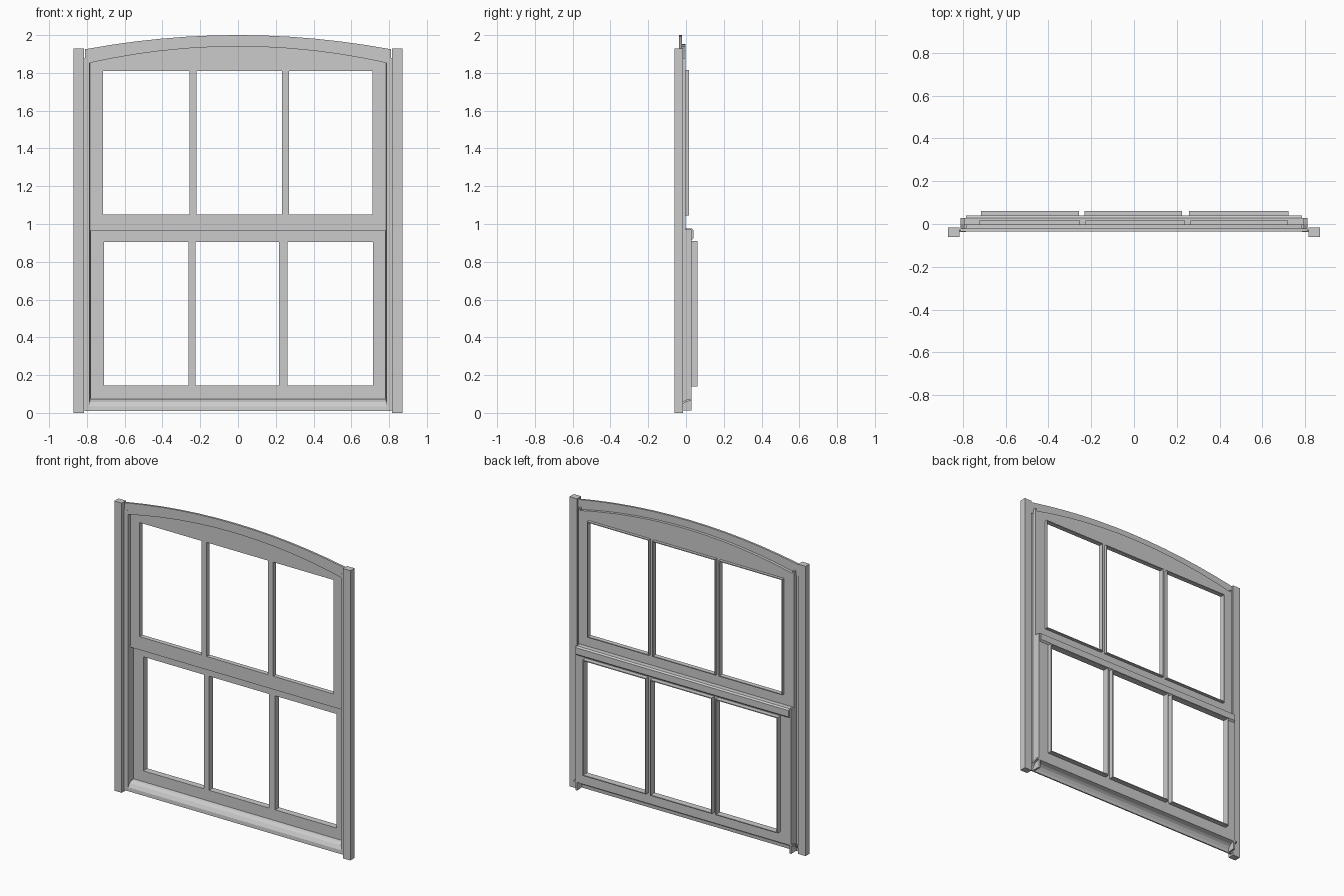
import bpy, bmesh

if "Cube" in bpy.data.objects:
    bpy.data.objects.remove(bpy.data.objects["Cube"])


def finish(name, bm):
    bmesh.ops.recalc_face_normals(bm, faces=bm.faces)
    me = bpy.data.meshes.new(name)
    bm.to_mesh(me)
    bm.free()
    ob = bpy.data.objects.new(name, me)
    bpy.context.collection.objects.link(ob)
    return ob


def thicken(bm, depth):
    """Extrude a flat front sheet backwards along +y."""
    res = bmesh.ops.extrude_face_region(bm, geom=bm.faces[:], use_keep_orig=True)
    verts = [g for g in res["geom"] if isinstance(g, bmesh.types.BMVert)]
    bmesh.ops.translate(bm, verts=verts, vec=(0, depth, 0))


def sheet(name, xs, rows, y0, y1, holes=()):
    """Grid sheet between row functions z(x); cells inside holes are left open."""
    bm = bmesh.new()
    grid = [[bm.verts.new((x, y0, f(x))) for x in xs] for f in rows]
    for r in range(len(rows) - 1):
        for c in range(len(xs) - 1):
            mid = (xs[c] + xs[c + 1]) / 2
            if r == 1 and any(a < mid < b for a, b in holes):
                continue
            bm.faces.new((grid[r][c], grid[r][c + 1], grid[r + 1][c + 1], grid[r + 1][c]))
    thicken(bm, y1 - y0)
    return finish(name, bm)


def bead(name, x0, x1, z0, z1, y0, y1, t=0.006):
    """Thin rectangular lip standing behind one pane opening."""
    bm = bmesh.new()
    ring = lambda d: [bm.verts.new((x, y0, z)) for x, z in
                      ((x0 - d, z0 - d), (x1 + d, z0 - d), (x1 + d, z1 + d), (x0 - d, z1 + d))]
    a, b = ring(0), ring(t)
    for i in range(4):
        j = (i + 1) % 4
        bm.faces.new((a[i], a[j], b[j], b[i]))
    thicken(bm, y1 - y0)
    return finish(name, bm)


def prism(name, profile, axis, lo, hi):
    """Extrude a closed profile along x (points y,z) or along z (points x,y)."""
    bm = bmesh.new()
    put = (lambda p, t: (t, p[0], p[1])) if axis == "x" else (lambda p, t: (p[0], p[1], t))
    a = [bm.verts.new(put(p, lo)) for p in profile]
    b = [bm.verts.new(put(p, hi)) for p in profile]
    n = len(profile)
    bm.faces.new(a)
    bm.faces.new(b)
    for i in range(n):
        bm.faces.new((a[i], a[(i + 1) % n], b[(i + 1) % n], b[i]))
    return finish(name, bm)


def flat(z):
    return lambda x: z


def arch_top(x):
    return 2.0 - 0.075 * (x / 0.81) ** 2


def arch_low(x):
    return 1.94 - 0.088 * (x / 0.79) ** 2


def sash(label, w, panes, z, top, y):
    """Sash plate with three pane openings and their beads."""
    xs = {-w, w} | {e for p in panes for e in p}
    for i in range(-6, 7):
        x = i * 0.12
        if min(abs(x - e) for e in xs) > 0.025:
            xs.add(x)
    sheet(label + "_sash", sorted(xs), [flat(z[0]), flat(z[1]), flat(z[2]), top], y[0], y[1], panes)
    for i, (a, b) in enumerate(panes):
        bead(f"{label}_pane_bead_{i + 1}", a, b, z[1], z[2], y[1], y[2])


# Upper arched sash and lower sash set further back
sash("upper", 0.787, [(-0.715, -0.258), (-0.22, 0.232), (0.27, 0.713)],
     (0.975, 1.05, 1.81), lambda x: arch_low(x) + 0.003, (-0.015, -0.003, 0.016))
sash("lower", 0.782, [(-0.71, -0.263), (-0.225, 0.218), (0.262, 0.715)],
     (0.072, 0.145, 0.905), flat(0.972), (0.017, 0.029, 0.06))

# Meeting rail: shelf between the sashes with a lip behind
prism("meeting_rail", [(-0.015, 0.962), (0.029, 0.962), (0.029, 0.915), (0.04, 0.925),
                       (0.04, 0.968), (0.029, 0.976), (-0.015, 0.976)], "x", -0.785, 0.785)

# Arched head: front band and a soffit returning to the sash
arc = [-0.81 + 1.62 * i / 12 for i in range(13)]
sheet("arched_head", arc, [arch_low, arch_top], -0.036, -0.022)
sheet("head_soffit", [x * 0.97 for x in arc],
      [arch_low, lambda x: arch_low(x) + 0.012], -0.022, -0.003)

# Sloping sill with a rounded front
sill = [(-0.036, 0.01), (-0.034, 0.035), (-0.02, 0.058), (0.0, 0.069), (0.029, 0.076),
        (0.029, 0.066), (0.0, 0.058), (-0.014, 0.048), (-0.025, 0.03), (-0.027, 0.01)]
prism("sill", sill, "x", -0.81, 0.81)

# Side posts and stepped jambs
for s, side in ((-1, "left"), (1, "right")):
    post = [(0.815, -0.06), (0.87, -0.06), (0.87, -0.016), (0.815, -0.016)]
    prism(side + "_post", [(s * x, y) for x, y in post], "z", 0, 1.93)
    for part, back, z0, z1 in (("lower", 0.029, 0.012, 0.972), ("upper", -0.003, 0.972, 1.88)):
        jamb = [(0.786, -0.037), (0.815, -0.037), (0.815, -0.027), (0.795, -0.027),
                (0.795, back), (0.782, back)]
        prism(f"{side}_{part}_jamb", [(s * x, y) for x, y in jamb], "z", z0, z1)
